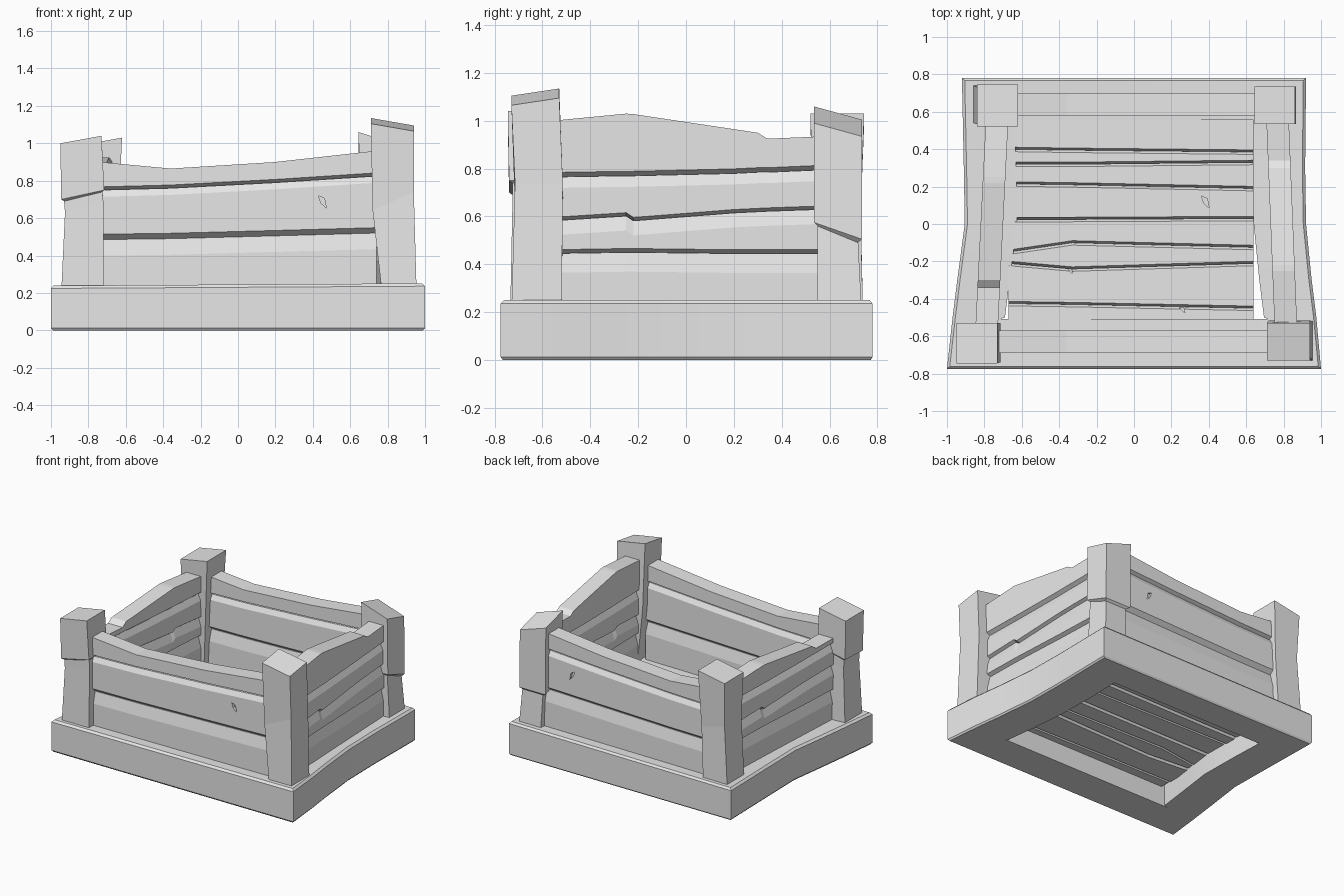
import bpy, bmesh, math

if "Cube" in bpy.data.objects:
    bpy.data.objects.remove(bpy.data.objects["Cube"])

wood = bpy.data.materials.new("grey wood")
wood.diffuse_color = (0.8, 0.8, 0.8, 1)
wood.use_nodes = True
wood.node_tree.nodes["Principled BSDF"].inputs["Base Color"].default_value = wood.diffuse_color


def finish(name, rings, closed=False):
    """Skin a list of equal-length point rings; cap the ends unless closed."""
    bm = bmesh.new()
    vs = [[bm.verts.new(p) for p in r] for r in rings]
    n, m = len(vs[0]), len(vs)
    for i in range(m if closed else m - 1):
        a, b = vs[i], vs[(i + 1) % m]
        for j in range(n):
            k = (j + 1) % n
            bm.faces.new((a[j], a[k], b[k], b[j]))
    if not closed:
        bm.faces.new(vs[0])
        bm.faces.new(vs[-1])
    bmesh.ops.recalc_face_normals(bm, faces=bm.faces)
    me = bpy.data.meshes.new(name)
    bm.to_mesh(me)
    bm.free()
    me.materials.append(wood)
    ob = bpy.data.objects.new(name, me)
    bpy.context.collection.objects.link(ob)
    return ob


def plank(name, ts, lo, hi, shape, loc):
    """Bevelled plank; shape = half thickness, lower bevel, upper bevel."""
    half, bl, bh = shape
    rings = []
    for t, a, b in zip(ts, lo, hi):
        h0 = half - 0.035 if bl else half
        h1 = half - 0.02 if bh else half
        sec = [(h0, a), (half, a + bl + .001), (half, b - bh - .001), (h1, b),
               (-h1, b), (-half, b - bh - .001), (-half, a + bl + .001), (-h0, a)]
        rings.append([loc(t, d, z) for d, z in sec])
    return finish(name, rings)


def panel(name, ts, bounds, shapes, loc):
    return [plank(f"{name}_{i + 1}", ts, bounds[i], bounds[i + 1], s, loc)
            for i, s in enumerate(shapes)]


def nick(target, pts):
    """Cut a small knot-shaped split through a plank."""
    cutter = finish(target.name + "_nick_cutter", pts)
    cutter.hide_render = True
    cutter.hide_viewport = True
    m = target.modifiers.new("nick", 'BOOLEAN')
    m.operation, m.solver, m.object = 'DIFFERENCE', 'EXACT', cutter


# Base frame, flaring towards the front
ys = (0.78, 0.3, 0.0, -0.3, -0.5, -0.775)
right = (0.92, 0.915, 0.92, 0.95, 0.975, 1.0)
left = (0.92, 0.91, 0.905, 0.945, 0.97, 1.0)
outline = list(zip(right, ys)) + [(-x, y) for x, y in zip(left, ys)][::-1]
section = [(0.28, 0), (0.01, 0), (0, 0.012), (0, 0.23), (0.015, 0.245), (0.28, 0.235)]
rings = []
for x, y in outline:
    ring = []
    for inset, z in section:
        back, front = 0.78 - inset * 0.8, inset * 0.95 - 0.775
        ring.append((x - math.copysign(inset, x), max(front, min(back, y)),
                     z + (0.006 * x if z > 0.2 else 0)))
    rings.append(ring)
frame = finish("base_frame", rings, closed=True)
bpy.context.view_layer.objects.active = frame
frame.select_set(True)
bpy.ops.object.shade_smooth_by_angle(angle=math.radians(30))

# Front and back walls
ts = (-0.74, -0.36, 0.2, 0.74)
bounds = [(0.2,) * 4, (0.485, 0.49, 0.505, 0.52), (0.75, 0.76, 0.79, 0.825),
          (0.90, 0.865, 0.90, 0.96)]
shapes = [(0.05, 0, 0.085), (0.06, 0.028, 0.035), (0.06, 0.016, 0)]
front = panel("front_plank", ts, bounds, shapes, lambda t, d, z: (t, -0.63 - d, z))
back = panel("back_plank", ts, bounds, shapes, lambda t, d, z: (t, 0.64 + d, z))

# Right wall
ts = (-0.56, -0.25, -0.22, 0.2, 0.3, 0.34, 0.57)
bounds = [(0.2,) * 7,
          (0.445, 0.45, 0.45, 0.445, 0.445, 0.445, 0.445),
          (0.582, 0.602, 0.582, 0.615, 0.62, 0.622, 0.63),
          (0.765, 0.77, 0.77, 0.78, 0.785, 0.785, 0.795),
          (1.0, 1.03, 1.028, 0.965, 0.95, 0.925, 0.935)]
shapes = [(0.05, 0, 0.08), (0.055, 0.015, 0.06), (0.055, 0.013, 0.045), (0.06, 0.018, 0)]
panel("right_plank", ts, bounds, shapes, lambda t, d, z: (0.79 - 0.04 * t + d, t, z))

# Left wall, turned end for end, with a lower uneven top board
bounds[4] = (0.90, 0.925, 0.925, 0.88, 0.87, 0.84, 0.845)
panel("left_plank", ts, bounds, shapes, lambda t, d, z: (-0.76 - 0.05 * t - d, -t, z))

# Floor planks
ts = (-0.67, -0.33, 0.64)
bounds = [(-0.6,) * 3, (-0.425, -0.43, -0.45), (-0.21, -0.24, -0.21),
          (-0.15, -0.10, -0.125), (0.025, 0.025, 0.03), (0.215, 0.21, 0.19),
          (0.32, 0.32, 0.33), (0.40, 0.395, 0.385), (0.6,) * 3]
shapes = [(0.045 if i % 2 else 0.04, 0.01, 0.012) for i in range(8)]
floor = panel("floor_plank", ts, bounds, shapes, lambda t, d, y: (t, y, 0.185 + d))

# Small splits in a few planks
diamond = [(-0.02, 0.03), (0.012, 0.015), (0.022, -0.035), (-0.006, -0.01)]
for ob, y in ((front[1], -0.69), (back[1], 0.70)):
    nick(ob, [[(0.45 + a, y + s, 0.69 + b) for a, b in diamond] for s in (-0.02, 0.02)])
for ob, x, y in ((floor[4], 0.38, 0.12), (floor[1], -0.35, -0.23), (floor[0], 0.25, -0.44)):
    nick(ob, [[(x + a, y + b, z) for a, b in diamond] for z in (0.21, 0.25)])


def post(name, levels):
    """Stack of quads: x0, x1, y0, y1, z, rise across x, rise across y."""
    rings = []
    for x0, x1, y0, y1, z, rx, ry in levels:
        rings.append([(x0, y0, z), (x1, y0, z + rx), (x1, y1, z + rx + ry), (x0, y1, z + ry)])
    return finish(name, rings)


# Corner posts; two of them are snapped and shifted part way up
post("front_left_post", [
    (-0.945, -0.72, -0.735, -0.53, 0.2, 0, 0),
    (-0.925, -0.72, -0.725, -0.54, 0.63, 0.06, 0),
    (-0.93, -0.725, -0.725, -0.54, 0.69, 0.05, 0.01),
    (-0.945, -0.715, -0.74, -0.53, 0.70, 0.05, 0.01),
    (-0.95, -0.73, -0.745, -0.53, 1.0, 0.04, 0.0)])
post("front_right_post", [
    (0.77, 0.955, -0.73, -0.52, 0.2, 0, 0),
    (0.72, 0.94, -0.715, -0.515, 0.64, 0.1, 0),
    (0.71, 0.94, -0.73, -0.53, 1.105, -0.04, 0.03)])
post("back_right_post", [
    (0.69, 0.87, 0.55, 0.735, 0.2, 0, 0),
    (0.68, 0.85, 0.55, 0.72, 0.56, 0, -0.07),
    (0.65, 0.865, 0.535, 0.735, 0.575, 0, -0.07),
    (0.645, 0.86, 0.535, 0.735, 1.06, -0.07, -0.055)])
post("back_left_post", [
    (-0.86, -0.66, 0.54, 0.74, 0.2, 0, 0),
    (-0.83, -0.64, 0.53, 0.73, 0.66, -0.05, 0),
    (-0.84, -0.62, 0.52, 0.745, 0.99, 0.04, 0)])
